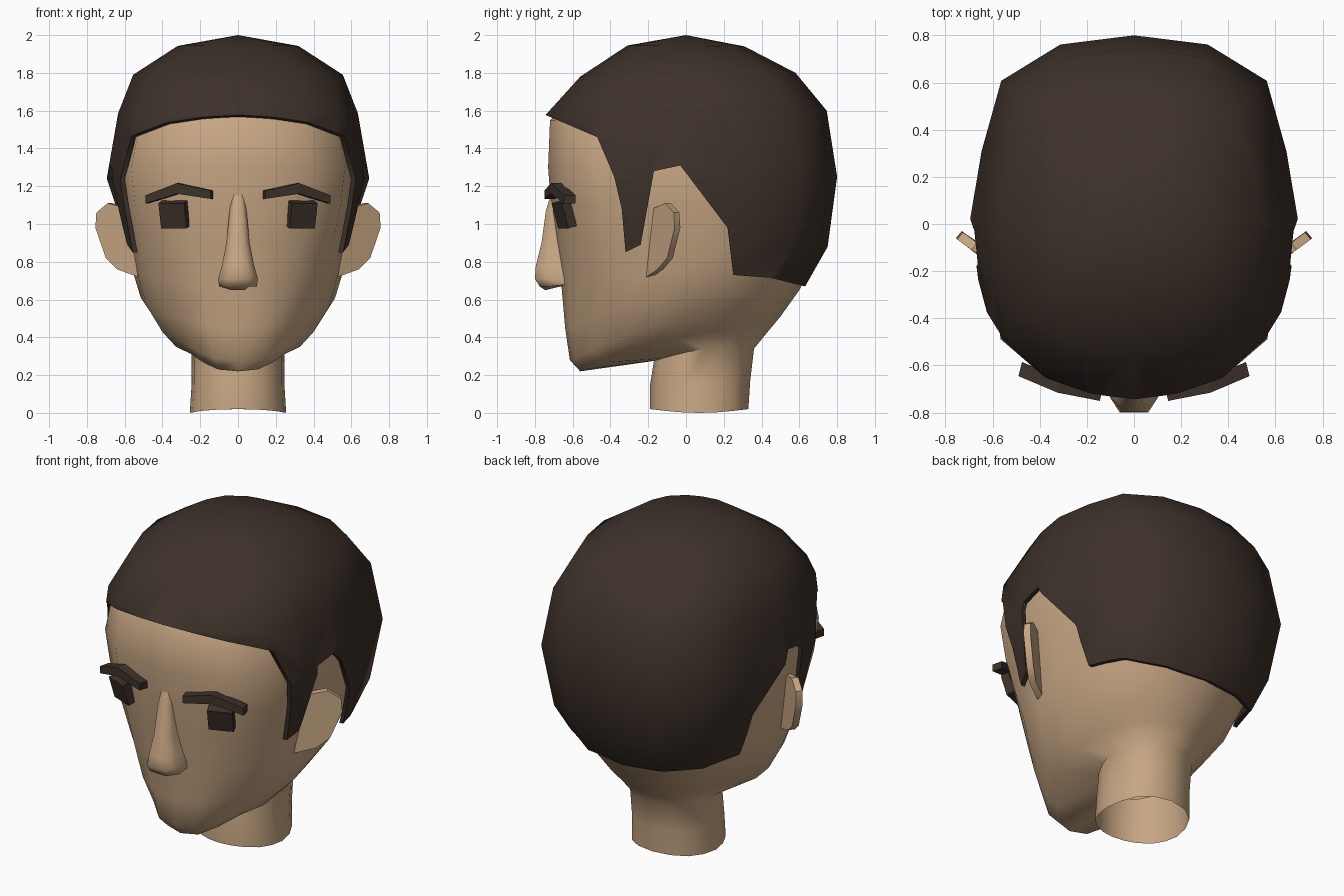
import bpy, bmesh, math
from mathutils import Matrix

if "Cube" in bpy.data.objects:
    bpy.data.objects.remove(bpy.data.objects["Cube"])


def material(name, rgb):
    m = bpy.data.materials.new(name)
    m.diffuse_color = (*rgb, 1)
    m.use_nodes = True
    m.node_tree.nodes["Principled BSDF"].inputs["Base Color"].default_value = m.diffuse_color
    return m


SKIN = material("skin tan", (0.575, 0.385, 0.23))
HAIR = material("dark brown", (0.047, 0.031, 0.023))


def finish(bm, name, mat, angle=None):
    bmesh.ops.recalc_face_normals(bm, faces=bm.faces)
    mesh = bpy.data.meshes.new(name)
    bm.to_mesh(mesh)
    bm.free()
    ob = bpy.data.objects.new(name, mesh)
    bpy.context.collection.objects.link(ob)
    mesh.materials.append(mat)
    if angle:
        smooth(ob, angle)
    return ob


def smooth(ob, angle):
    bpy.ops.object.select_all(action='DESELECT')
    ob.select_set(True)
    bpy.context.view_layer.objects.active = ob
    bpy.ops.object.shade_smooth_by_angle(angle=math.radians(angle))


def loft(bm, rings, cap_start=False, cap_end=False):
    """Skin a list of equal-length point loops."""
    loops = [[bm.verts.new(p) for p in r] for r in rings]
    for a, b in zip(loops, loops[1:]):
        for i in range(len(a)):
            j = (i + 1) % len(a)
            bm.faces.new((a[i], a[j], b[j], b[i]))
    if cap_start:
        bm.faces.new(loops[0])
    if cap_end:
        bm.faces.new(loops[-1])
    return loops


# Half plan of the skull, from the middle of the front to the middle of the back
PLAN = [(0, 1), (0.30, 0.955), (0.58, 0.87), (0.855, 0.65), (0.95, 0.33), (1, 0),
        (0.93, -0.37), (0.81, -0.753), (0.45, -0.95), (0, -1)]


def ring(yf, zf, yb, zb, w, k, lift=0.0):
    """Tilted plan ring; k blends from pointed (<0) through round (0) to square (>1)."""
    half = []
    for u, v in PLAN:
        kk = k if v >= 0 else min(max(k, 0.3), 1)
        r = math.hypot(u, v)
        m = kk + (1 - kk) / r
        if u and v:
            u, v = u * m, v * m
        t = 0.5 - 0.5 * v
        half.append((w * u, yf + (yb - yf) * t,
                     zf + (zb - zf) * t + lift * math.sin(math.pi * t)))
    return half + [(-x, y, z) for x, y, z in half[-2:0:-1]]


def domed(rings, apex, cap_start):
    bm = bmesh.new()
    loops = loft(bm, [ring(*r) for r in rings], cap_start)
    top = bm.verts.new(apex)
    last = loops[-1]
    for i in range(len(last)):
        bm.faces.new((last[i], last[(i + 1) % len(last)], top))
    return bm


# Head and neck: front y, front z, back y, back z, half width, squareness, side lift
head_rings = [
    (-0.19, 0.02, 0.33, 0.02, 0.255, 0.3, -0.02),
    (-0.19, 0.15, 0.34, 0.17, 0.245, 0.3),
    (-0.17, 0.275, 0.36, 0.34, 0.245, 0.3, 0.03),
    (-0.56, 0.22, 0.45, 0.45, 0.35, -1.4, 0.06),
    (-0.615, 0.28, 0.50, 0.51, 0.425, -1.0, 0.08),
    (-0.64, 0.45, 0.60, 0.65, 0.515, -0.3, 0.06),
    (-0.66, 0.68, 0.68, 0.80, 0.56, 0.5, 0.02),
    (-0.69, 0.90, 0.725, 0.95, 0.59, 1.0),
    (-0.715, 1.10, 0.76, 1.10, 0.62, 1.4),
    (-0.73, 1.30, 0.765, 1.30, 0.635, 1.6),
    (-0.72, 1.55, 0.71, 1.55, 0.595, 1.2),
    (-0.53, 1.75, 0.55, 1.75, 0.51, 0.7),
    (-0.28, 1.90, 0.28, 1.90, 0.29, 0.2),
]
finish(domed(head_rings, (0, 0, 1.955), False), "head", SKIN, 50)

# Hair: a thick shell trimmed by a side profile with sideburns and ear gaps
hair_rings = [
    (-0.67, 0.58, 0.58, 0.58, 0.55, 0.5),
    (-0.71, 0.88, 0.75, 0.88, 0.62, 1.0),
    (-0.76, 1.23, 0.80, 1.25, 0.695, 1.0),
    (-0.75, 1.57, 0.745, 1.60, 0.635, 1.0),
    (-0.56, 1.78, 0.58, 1.80, 0.555, 0.8),
    (-0.31, 1.945, 0.31, 1.94, 0.32, 0.3),
]
hair = finish(domed(hair_rings, (0, 0, 2.0), True), "hair", HAIR)
outline = [
    (-0.95, 1.665), (-0.75, 1.58), (-0.47, 1.46), (-0.38, 1.25), (-0.34, 1.08),
    (-0.32, 0.85), (-0.24, 0.89), (-0.17, 1.28), (-0.03, 1.31), (0.22, 0.98),
    (0.25, 0.73), (0.45, 0.715), (0.63, 0.67), (0.95, 0.59), (0.95, 2.3), (-0.95, 2.3),
]
bm = bmesh.new()
loft(bm, [[(x, y, z) for y, z in outline] for x in (-1, 1)], True, True)
cutter = finish(bm, "hair_cutter", HAIR)
cutter.hide_render = True

bpy.context.view_layer.objects.active = hair
shell = hair.modifiers.new("shell", 'SOLIDIFY')
shell.thickness, shell.offset = 0.025, -1
trim = hair.modifiers.new("trim", 'BOOLEAN')
trim.operation, trim.solver, trim.object = 'INTERSECT', 'EXACT', cutter
for mod in ("shell", "trim"):
    bpy.ops.object.modifier_apply(modifier=mod)
bpy.data.objects.remove(cutter)
smooth(hair, 50)

# Nose: height, half width at base, half width of ridge, front y
nose_rows = [
    (1.16, 0.03, 0.02, -0.715),
    (1.07, 0.045, 0.028, -0.742),
    (0.90, 0.062, 0.038, -0.765),
    (0.78, 0.085, 0.052, -0.795),
    (0.71, 0.105, 0.06, -0.80),
    (0.67, 0.10, 0.058, -0.775),
    (0.65, 0.05, 0.035, -0.745),
]
bm = bmesh.new()
loft(bm, [[(-w, -0.62, max(z, 0.68)), (-w, 0.35 * yf - 0.45, max(z, 0.667)), (-r, yf, z),
           (r, yf, z), (w, 0.35 * yf - 0.45, max(z, 0.667)), (w, -0.62, max(z, 0.68))]
          for z, w, r, yf in nose_rows], True, True)
finish(bm, "nose", SKIN, 65)

# Paired features
for side, s in (("left", -1), ("right", 1)):
    # Eye: block turned to follow the face
    bm = bmesh.new()
    bmesh.ops.create_cube(bm, size=1, matrix=Matrix.Translation((s * 0.338, -0.645, 1.05))
                          @ Matrix.Rotation(s * math.radians(22), 4, 'Z')
                          @ Matrix.Rotation(math.radians(16), 4, 'X')
                          @ Matrix.Diagonal((0.145, 0.05, 0.138, 1)))
    finish(bm, side + "_eye", HAIR)

    # Eyebrow: bent bar
    bm = bmesh.new()
    loft(bm, [[(s * x, y, z - h), (s * x, y, z + h),
               (s * (x - 0.015), y + 0.06, z + h), (s * (x - 0.015), y + 0.06, z - h)]
              for x, y, z, h in ((0.145, -0.75, 1.155, 0.022),
                                 (0.325, -0.715, 1.188, 0.028),
                                 (0.49, -0.645, 1.13, 0.022))], True, True)
    finish(bm, side + "_eyebrow", HAIR)

    # Ear: thin plate angled backwards
    rim = [(0.58, -0.18, 1.08), (0.69, -0.11, 1.11), (0.75, -0.065, 1.06),
           (0.755, -0.06, 0.98), (0.70, -0.10, 0.82), (0.64, -0.15, 0.76),
           (0.53, -0.21, 0.72)]
    bm = bmesh.new()
    loft(bm, [[(s * (x + dx), y + dy, z) for x, y, z in rim]
              for dx, dy in ((0, 0), (-0.025, 0.03))], True, True)
    finish(bm, side + "_ear", SKIN, 30)
